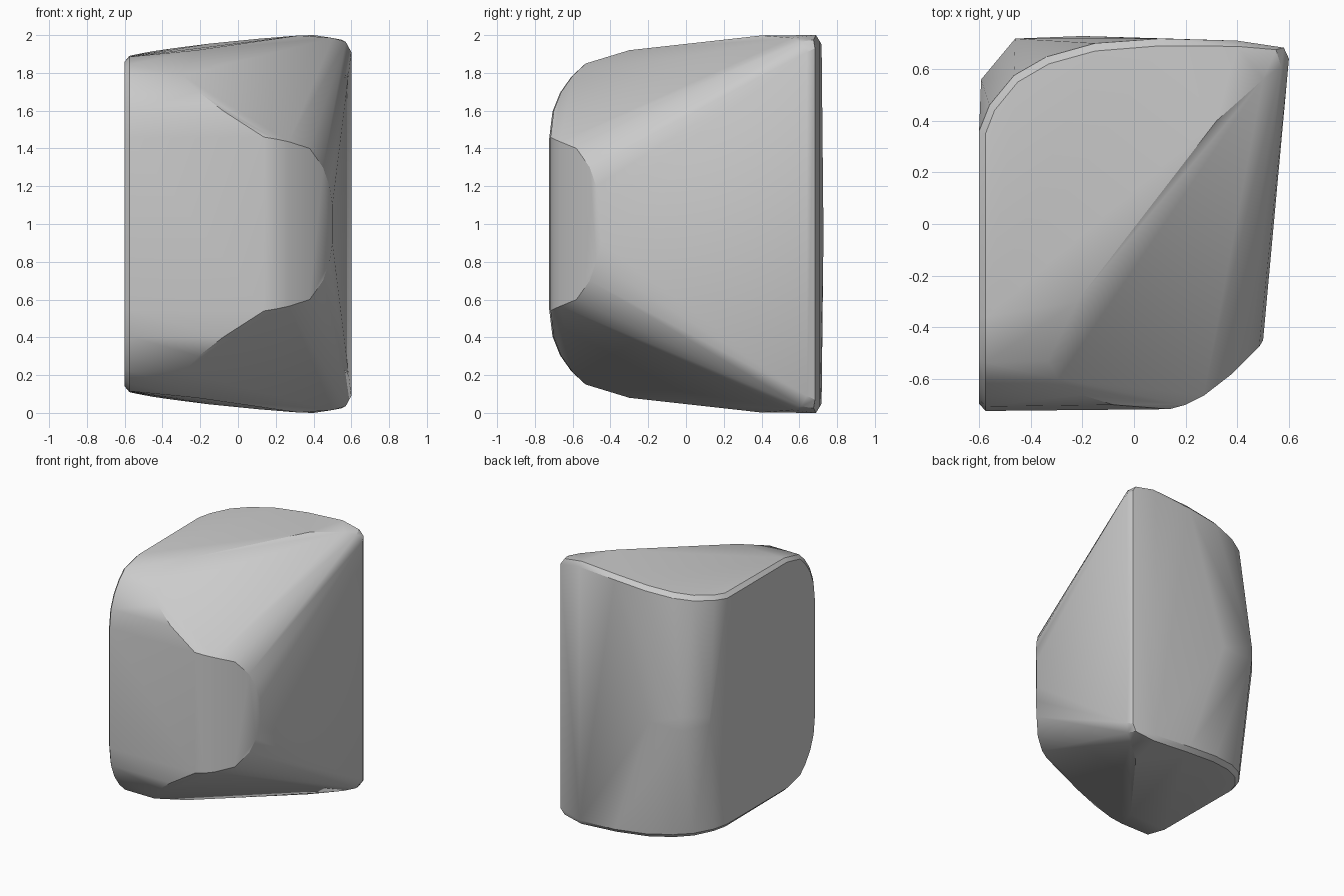
import bpy, bmesh, math

if "Cube" in bpy.data.objects:
    bpy.data.objects.remove(bpy.data.objects["Cube"], do_unlink=True)

# Pale grey finish
grey = bpy.data.materials.new("pale_grey")
grey.use_nodes = True
colour = (0.6, 0.6, 0.6, 1)
grey.diffuse_color = colour
grey.node_tree.nodes["Principled BSDF"].inputs["Base Color"].default_value = colour


def facet_x(y, z):
    """Where the large slanted facet meets a given depth and height."""
    return -0.35 + (0.434 * (y + 0.53) - 0.749 * (z - 1.86)) / 0.448


points = []

# Rounded front: facet end, left end, and the inset left face
front_profile = [(-0.717, 1.46), (-0.7, 1.6), (-0.66, 1.7), (-0.6, 1.785), (-0.53, 1.85)]
for y, z in front_profile:
    points.append((facet_x(y, z), y, z))
    points.append((-0.575, y - 0.007, z - 0.005))
    points.append((-0.6, y * 0.97, z - 0.025))
points += [(-0.575, -0.36, 1.885), (-0.6, -0.36, 1.86)]

# Curved front corner of the right side
points += [(0.2, -0.7, 1.45), (0.27, -0.665, 1.435), (0.38, -0.58, 1.4),
           (0.45, -0.51, 1.3), (0.485, -0.475, 1.2), (0.5, -0.45, 1.1)]

# Diagonal ridge on top, running to the rounded back corner
points += [(-0.22, -0.3, 1.92), (0.05, 0.05, 1.958), (0.32, 0.4, 1.998),
           (0.5, 0.56, 1.985), (0.57, 0.61, 1.965), (0.6, 0.64, 1.91)]

# Bevelled back rim: inner line on top, outer line just below
inner_rim = [(-0.575, 0.35, 1.89), (-0.54, 0.44, 1.898), (-0.45, 0.55, 1.915),
             (-0.33, 0.62, 1.932), (-0.15, 0.67, 1.955), (0.1, 0.69, 1.98),
             (0.4, 0.688, 2.0), (0.55, 0.675, 1.975)]
outer_rim = [(-0.6, 0.36, 1.86), (-0.56, 0.46, 1.87), (-0.465, 0.575, 1.885),
             (-0.34, 0.647, 1.9), (-0.15, 0.7, 1.925), (0.1, 0.718, 1.95),
             (0.4, 0.71, 1.965), (0.58, 0.683, 1.93)]
points += inner_rim + outer_rim

# Bulge at mid height on the back left
points += [(-0.592, 0.56, 1.03), (-0.46, 0.718, 1.05), (-0.2, 0.728, 1.05)]

# Mirror about mid height and skin the solid
bm = bmesh.new()
for x, y, z in points:
    bm.verts.new((x, y, z))
    bm.verts.new((x, y, 2 - z))
hull = bmesh.ops.convex_hull(bm, input=bm.verts[:])
loose = [v for v in bm.verts if not v.link_faces]
bmesh.ops.delete(bm, geom=loose, context="VERTS")
bmesh.ops.dissolve_limit(bm, angle_limit=math.radians(1.5), verts=bm.verts[:], edges=bm.edges[:])
bmesh.ops.recalc_face_normals(bm, faces=bm.faces[:])

mesh = bpy.data.meshes.new("faceted_block")
bm.to_mesh(mesh)
bm.free()
mesh.materials.append(grey)
block = bpy.data.objects.new("faceted_block", mesh)
bpy.context.collection.objects.link(block)
bpy.context.view_layer.objects.active = block
block.select_set(True)
bpy.ops.object.shade_smooth_by_angle(angle=math.radians(32))
